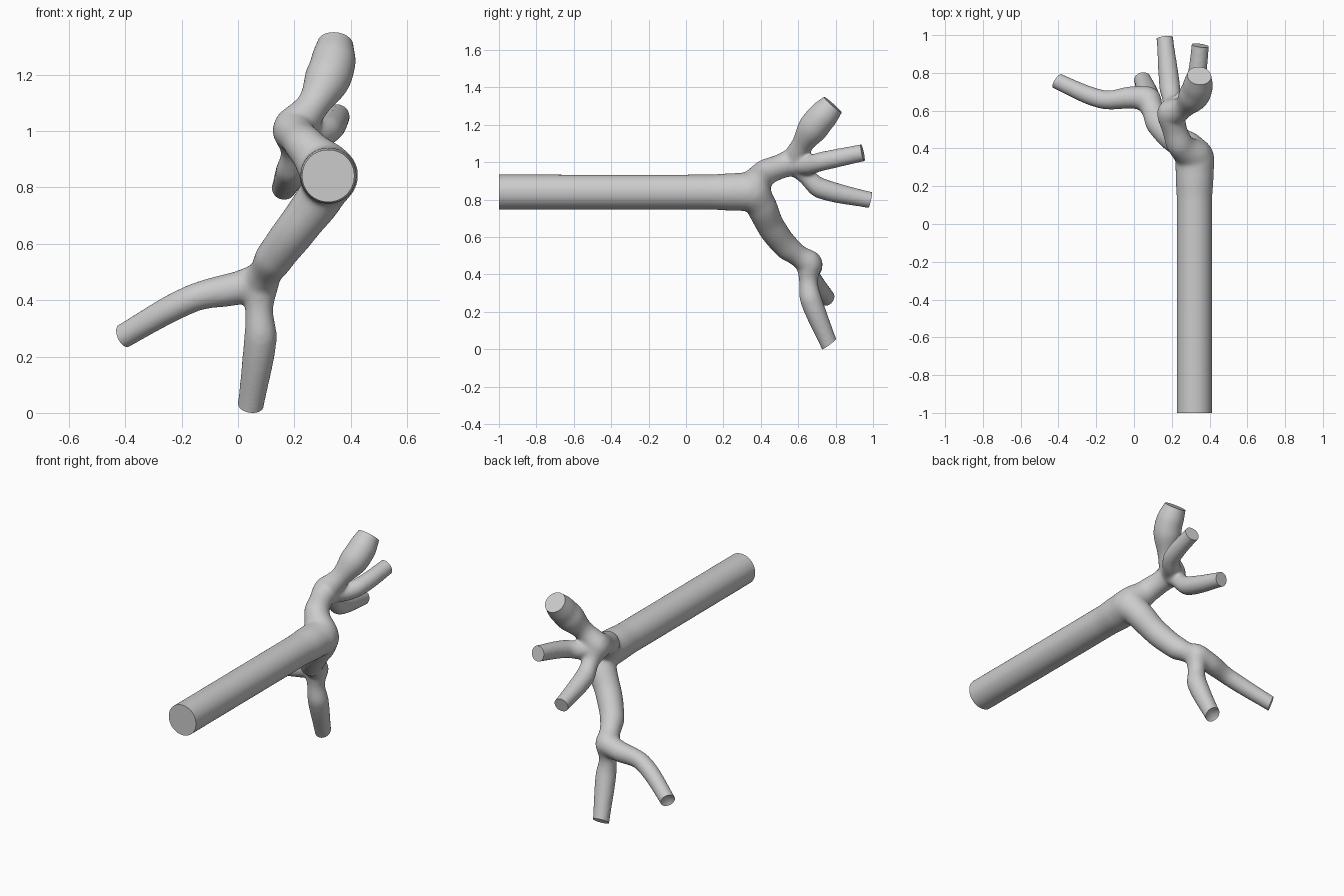
import bpy, bmesh, math
from mathutils import Vector

if "Cube" in bpy.data.objects:
    bpy.data.objects.remove(bpy.data.objects["Cube"])

# Each path is a list of (x, y, z, radius); paths share their junction points.
J1 = (0.322, 0.345, 0.842, 0.103)
J2 = (0.195, 0.585, 1.005, 0.072)
J3 = (0.075, 0.66, 0.46, 0.066)
TRUNK = [(0.32, -1, 0.84, 0.092), (0.32, 0.12, 0.84, 0.092), (0.321, 0.26, 0.841, 0.099), J1]
UPPER = [(0.321, 0.27, 0.841, 0.098), (0.315, 0.36, 0.86, 0.095), (0.245, 0.42, 0.94, 0.069),
         (0.215, 0.5, 0.975, 0.063), J2]
LOWER = [J1, (0.295, 0.4, 0.77, 0.08), (0.21, 0.455, 0.655, 0.072), (0.13, 0.535, 0.55, 0.066),
         (0.1, 0.6, 0.5, 0.056), J3]
BULGE = [J2, (0.265, 0.62, 1.09, 0.055), (0.32, 0.685, 1.19, 0.08), (0.337, 0.725, 1.24, 0.078),
         (0.345, 0.785, 1.307, 0.056)]
SIDE = [J2, (0.26, 0.65, 0.985, 0.05), (0.32, 0.73, 1.005, 0.047), (0.35, 0.945, 1.05, 0.042)]
BACK = [J2, (0.2, 0.65, 0.92, 0.044), (0.19, 0.72, 0.86, 0.052), (0.163, 0.985, 0.798, 0.039)]
DOWN = [J3, (0.075, 0.655, 0.36, 0.046), (0.08, 0.668, 0.265, 0.055), (0.045, 0.765, 0.028, 0.042)]
LEFT = [J3, (-0.01, 0.67, 0.44, 0.056), (-0.17, 0.66, 0.402, 0.046), (-0.405, 0.757, 0.272, 0.039)]


def tube(bm, path, sides=32):
    """Closed swept tube through the path points with varying radius."""
    P = [Vector(p[:3]) for p in path]
    R = [p[3] + 0.00018 / p[3] for p in path]
    n = len(P)
    T = [(P[min(i + 1, n - 1)] - P[max(i - 1, 0)]).normalized() for i in range(n)]
    T[0], T[-1] = (P[1] - P[0]).normalized(), (P[-1] - P[-2]).normalized()
    rings = []
    for i in range(n - 1):
        seg = (P[i + 1] - P[i]).length
        for k in range(9 if i == n - 2 else 8):
            t = k / 8
            s = t * t * (3 - 2 * t)
            a, b = t**3 - 2 * t * t + t, t**3 - t * t
            c = P[i] * (1 - s) + P[i + 1] * s + (T[i] * a + T[i + 1] * b) * seg
            rings.append((c, T[i].lerp(T[i + 1], t).normalized(), R[i] + (R[i + 1] - R[i]) * s))
    loops, u = [], rings[0][1].orthogonal().normalized()
    for c, d, r in rings:
        u = (u - d * u.dot(d)).normalized()
        w = d.cross(u)
        loops.append([bm.verts.new(c + (u * math.cos(q) + w * math.sin(q)) * r)
                      for q in (2 * math.pi * j / sides for j in range(sides))])
    for A, B in zip(loops, loops[1:]):
        for j in range(sides):
            bm.faces.new((A[j], A[(j + 1) % sides], B[(j + 1) % sides], B[j]))
    bm.faces.new(loops[0][::-1])
    bm.faces.new(loops[-1])


def ball(bm, p):
    vs = bmesh.ops.create_uvsphere(bm, u_segments=32, v_segments=16, radius=p[3])["verts"]
    bmesh.ops.translate(bm, vec=p[:3], verts=vs)


def extend(path, d=0.045):
    """Lengthen the last point so the end can be trimmed flat later."""
    a, b = Vector(path[-2][:3]), Vector(path[-1][:3])
    return path[:-1] + [(*(b + (b - a).normalized() * d), path[-1][3])]


# Rough overlapping tubes and junction balls
bm = bmesh.new()
tips = [BULGE, SIDE, BACK, DOWN, LEFT]
for p in [extend(TRUNK[::-1]), UPPER, LOWER] + [extend(t) for t in tips]:
    tube(bm, p)
for j in (J1, J2, J3):
    ball(bm, j)
me = bpy.data.meshes.new("branching_tube")
bm.to_mesh(me)
bm.free()
ob = bpy.data.objects.new("branching_tube", me)
bpy.context.collection.objects.link(ob)

# Fuse into one skin with soft forks
rm = ob.modifiers.new("fuse", 'REMESH')
rm.mode = 'VOXEL'
rm.voxel_size = 0.008
sm = ob.modifiers.new("soften", 'SMOOTH')
sm.factor = 0.5
sm.iterations = 20
dg = bpy.context.evaluated_depsgraph_get()
me2 = bpy.data.meshes.new_from_object(ob.evaluated_get(dg))
ob.modifiers.clear()
ob.data = me2

# Trim each end flat; the two lower ends are slanted and hollowed
bm = bmesh.new()
bm.from_mesh(me2)
cuts = [(TRUNK[::-1], None, 0)] + [(t, None, 0) for t in tips[:3]]
cuts += [(DOWN, Vector((-0.12, 0.6, -0.79)), -0.03), (LEFT, Vector((-0.78, 0.52, -0.36)), -0.03)]
for path, nrm, dent in cuts:
    tip = Vector(path[-1][:3])
    nrm = (nrm or tip - Vector(path[-2][:3])).normalized()
    fs = [f for f in bm.faces if all((v.co - tip).length < 0.14 for v in f.verts)]
    geom = list({e for f in fs for e in f.edges} | {v for f in fs for v in f.verts}) + fs
    bmesh.ops.bisect_plane(bm, geom=geom, dist=1e-5, plane_co=tip, plane_no=nrm, clear_outer=True)
    rim = [e for e in bm.edges if e.is_boundary]
    caps = bmesh.ops.holes_fill(bm, edges=rim, sides=0)["faces"]
    if dent:
        for f in caps:
            f.normal_update()
        made = bmesh.ops.poke(bm, faces=caps)
        for v in made["verts"]:
            v.co += nrm * dent
bmesh.ops.recalc_face_normals(bm, faces=bm.faces[:])
low = min(v.co.z for v in bm.verts)
bmesh.ops.translate(bm, vec=(0, 0, -low), verts=bm.verts[:])
bm.to_mesh(me2)
bm.free()

bpy.context.view_layer.objects.active = ob
ob.select_set(True)
bpy.ops.object.shade_smooth_by_angle(angle=math.radians(40))
